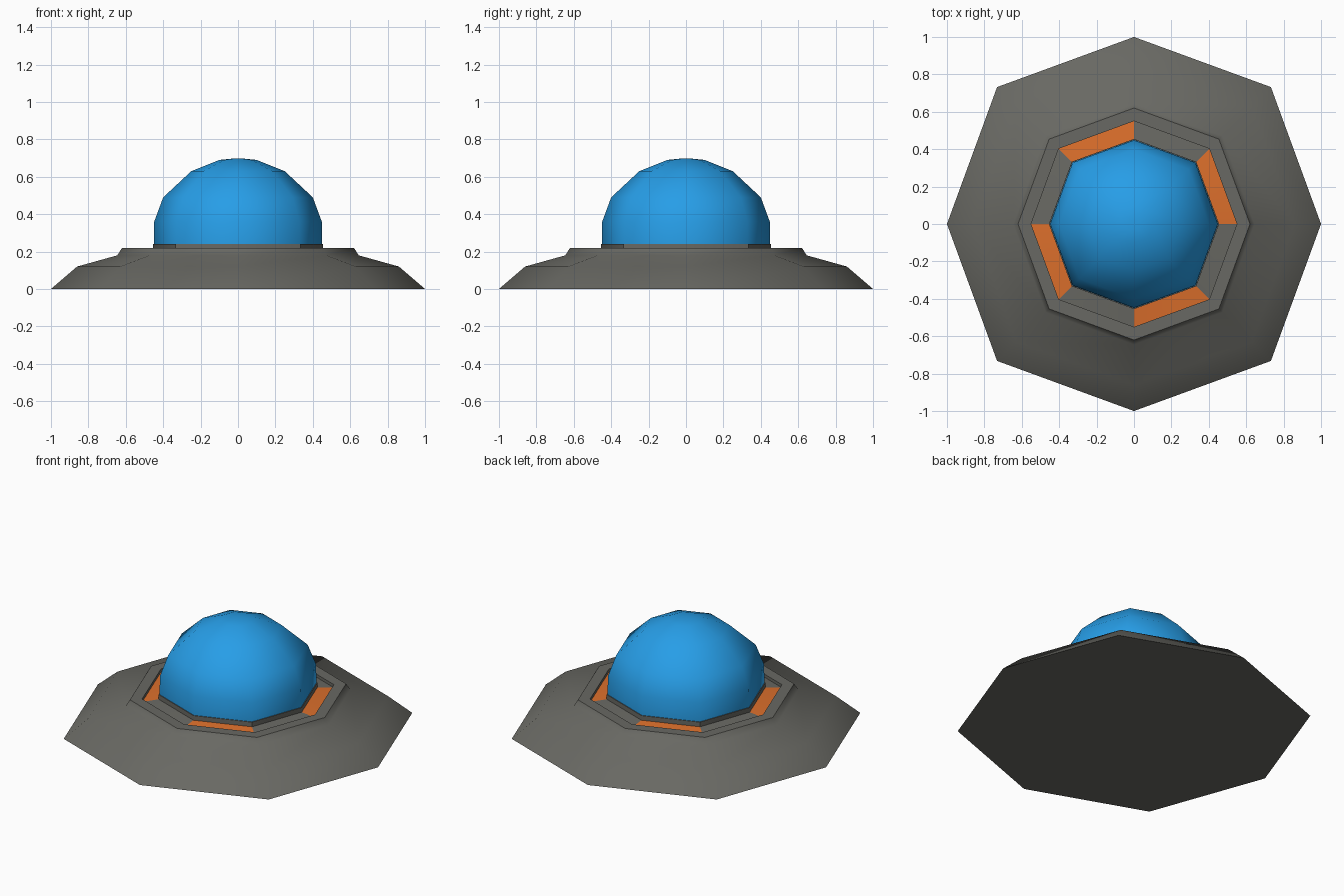
import bpy, bmesh, math

if "Cube" in bpy.data.objects:
    bpy.data.objects.remove(bpy.data.objects["Cube"])

def material(name, rgb):
    m = bpy.data.materials.new(name)
    m.diffuse_color = (*rgb, 1)
    m.use_nodes = True
    m.node_tree.nodes["Principled BSDF"].inputs["Base Color"].default_value = m.diffuse_color
    return m

grey = material("dark_grey", (0.14, 0.14, 0.125))
blue = material("blue", (0.02, 0.34, 0.80))
orange = material("orange", (0.72, 0.16, 0.025))

DIAG = 0.732 * math.sqrt(2)   # diagonal corners sit slightly further out

def lathe(name, profile, mats, smooth, rule=None):
    """Eight-sided turned part; profile runs from bottom to top, closed with caps."""
    bm = bmesh.new()
    rings = []
    for r, z in profile:
        ring = []
        for k in range(8):
            a, q = k * math.pi / 4, r * (DIAG if k % 2 else 1)
            ring.append(bm.verts.new((q * math.cos(a), q * math.sin(a), z)))
        rings.append(ring)
    for i in range(len(rings) - 1):
        lo, hi = rings[i], rings[i + 1]
        for k in range(8):
            n = (k + 1) % 8
            f = bm.faces.new((lo[k], lo[n], hi[n], hi[k]))
            if rule:
                f.material_index = rule(i, k)
    bm.faces.new(rings[0][::-1])
    bm.faces.new(rings[-1])
    me = bpy.data.meshes.new(name)
    bm.to_mesh(me)
    bm.free()
    for m in mats:
        me.materials.append(m)
    ob = bpy.data.objects.new(name, me)
    bpy.context.collection.objects.link(ob)
    bpy.ops.object.select_all(action='DESELECT')
    ob.select_set(True)
    bpy.context.view_layer.objects.active = ob
    bpy.ops.object.shade_smooth_by_angle(angle=math.radians(smooth))
    return ob

# saucer hull with raised lip, recessed channel (alternate orange lights) and collar
hull = [(1.0, 0), (0.86, 0.12), (0.645, 0.18), (0.62, 0.22), (0.55, 0.22),
        (0.55, 0.20), (0.455, 0.21), (0.455, 0.24)]
lathe("saucer_hull", hull, [grey, orange], 46,
      lambda i, k: 1 if i == 5 and k % 2 == 0 else 0)

# glass dome
dome = [(0.45, 0.238), (0.448, 0.36), (0.40, 0.49), (0.25, 0.63), (0.10, 0.69), (0.03, 0.697)]
lathe("dome", dome, [blue], 50)
